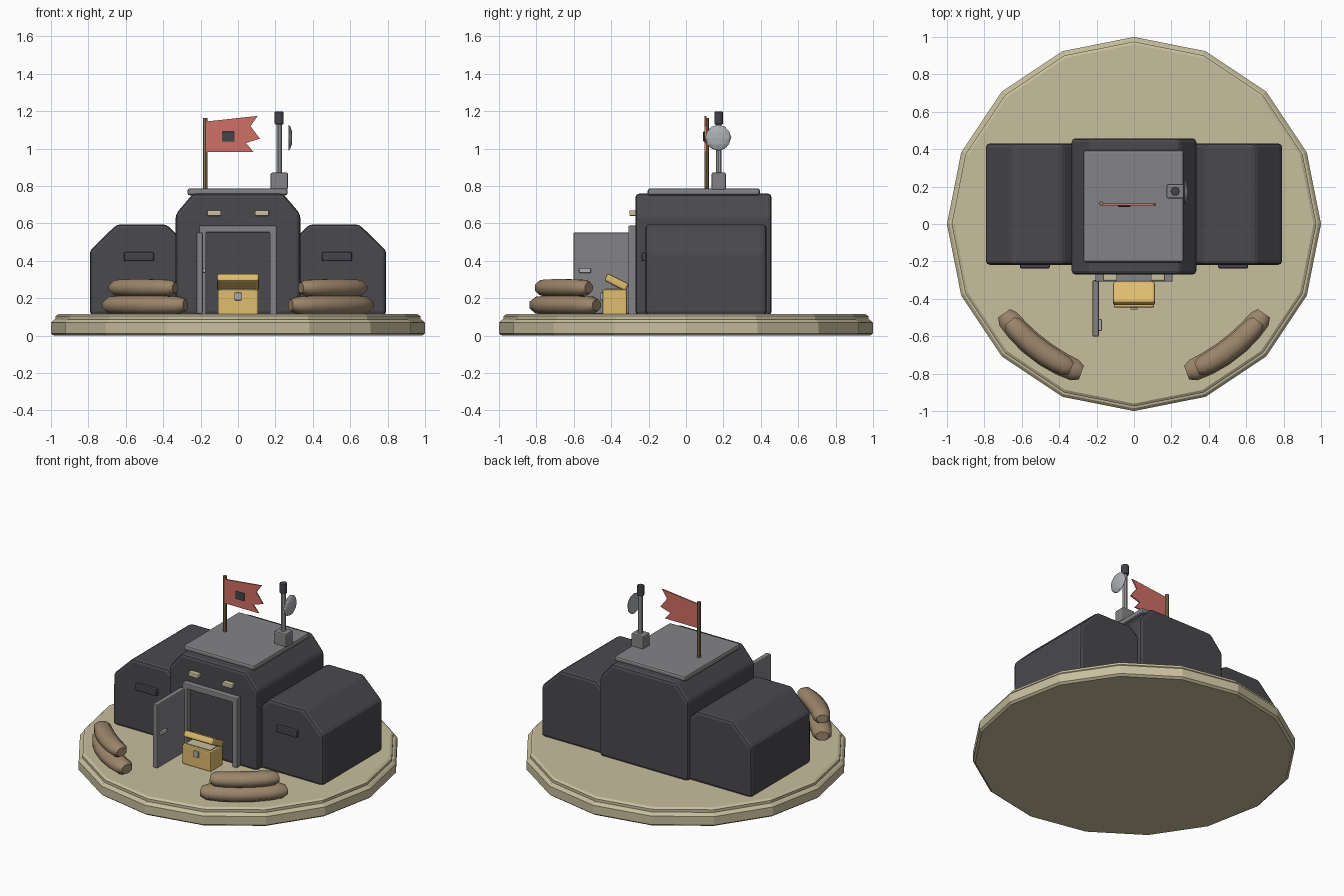
import bpy, bmesh, math
from mathutils import Vector, Matrix

if "Cube" in bpy.data.objects:
    bpy.data.objects.remove(bpy.data.objects["Cube"])


def material(name, r, g, b):
    m = bpy.data.materials.new(name)
    m.use_nodes = True
    m.diffuse_color = (r, g, b, 1)
    m.node_tree.nodes["Principled BSDF"].inputs["Base Color"].default_value = (r, g, b, 1)
    return m


SAND = material("pale sand", 0.58, 0.52, 0.34)
WALL = material("dark bunker grey", 0.068, 0.067, 0.076)
STEEL = material("mid steel", 0.23, 0.23, 0.24)
LIGHT = material("light steel", 0.42, 0.43, 0.45)
BAG = material("brown sacking", 0.33, 0.235, 0.145)
GOLD = material("chest yellow", 0.74, 0.51, 0.16)
RED = material("flag red", 0.62, 0.16, 0.13)
WOOD = material("pole brown", 0.26, 0.18, 0.085)
SLIT = material("slit charcoal", 0.06, 0.057, 0.07)


def finish(name, bm, mat, bevel=0.0, segments=2):
    bmesh.ops.recalc_face_normals(bm, faces=bm.faces)
    mesh = bpy.data.meshes.new(name)
    bm.to_mesh(mesh)
    bm.free()
    mesh.materials.append(mat)
    ob = bpy.data.objects.new(name, mesh)
    bpy.context.collection.objects.link(ob)
    if bevel:
        mod = ob.modifiers.new("soft edges", "BEVEL")
        mod.width = bevel
        mod.segments = segments
        mod.limit_method = "ANGLE"
    return ob


def box(name, x, y, z, mat, bevel=0.0, tilt=0.0):
    """Box from (min, max) ranges, optionally tilted about its own x axis."""
    bm = bmesh.new()
    bmesh.ops.create_cube(bm, size=1)
    size = [r[1] - r[0] for r in (x, y, z)]
    mid = [(r[0] + r[1]) / 2 for r in (x, y, z)]
    bm.transform(Matrix.Translation(mid) @ Matrix.Rotation(tilt, 4, "X")
                 @ Matrix.Diagonal((*size, 1)))
    return finish(name, bm, mat, bevel)


def prism(name, outline, y0, y1, mat, bevel=0.0):
    """Extrude an x-z outline from y0 to y1."""
    bm = bmesh.new()
    face = bm.faces.new([bm.verts.new((x, y0, z)) for x, z in outline])
    grown = bmesh.ops.extrude_face_region(bm, geom=[face])["geom"]
    bmesh.ops.translate(bm, vec=(0, y1 - y0, 0),
                        verts=[v for v in grown if isinstance(v, bmesh.types.BMVert)])
    return finish(name, bm, mat, bevel)


def loft(name, rings, mat, bevel=0.0):
    """Skin closed rings of equal length and cap both ends."""
    bm = bmesh.new()
    loops = [[bm.verts.new(p) for p in ring] for ring in rings]
    n = len(loops[0])
    for a, b in zip(loops, loops[1:]):
        for i in range(n):
            bm.faces.new((a[i], a[(i + 1) % n], b[(i + 1) % n], b[i]))
    bm.faces.new(loops[0])
    bm.faces.new(loops[-1])
    return finish(name, bm, mat, bevel)


def turned(name, x, y, profile, sides, mat, bevel=0.0):
    """Upright turned shape from (radius, height) pairs."""
    turn = 2 * math.pi / sides
    return loft(name, [[(x + r * math.cos(i * turn), y + r * math.sin(i * turn), z)
                        for i in range(sides)] for r, z in profile], mat, bevel)


# Ground disc with a stepped rim
turned("ground_disc", 0, 0, [(0.985, 0), (1, 0.012), (1, 0.07), (0.985, 0.085),
                             (0.975, 0.087), (0.975, 0.105), (0.96, 0.115)], 16, SAND)


# Bunker body and wings share one chamfered outline
def bunker(name, cx, half, top_half, shoulder, top, y0, y1):
    prism(name, [(cx - half, 0.11), (cx + half, 0.11), (cx + half, shoulder),
                 (cx + top_half, top), (cx - top_half, top), (cx - half, shoulder)],
          y0, y1, WALL, 0.02)


bunker("main_bunker", 0, 0.333, 0.24, 0.65, 0.76, -0.27, 0.458)
box("roof_plate", (-0.27, 0.265), (-0.205, 0.395), (0.75, 0.787), STEEL, 0.012)
for side, s in (("left", 1), ("right", -1)):
    bunker(side + "_wing", s * 0.515, 0.277, 0.133, 0.455, 0.595, -0.218, 0.43)
    cx = s * 0.53
    box(side + "_slit", (cx - 0.08, cx + 0.08), (-0.238, -0.21), (0.398, 0.446), SLIT, 0.008)
    cx = s * 0.128
    box(side + "_lamp", (cx - 0.038, cx + 0.038), (-0.303, -0.268), (0.64, 0.67), SAND, 0.006)

# Door frame, open door and handle
prism("door_frame", [(-0.207, 0.112), (-0.207, 0.588), (0.207, 0.588), (0.207, 0.112),
                     (0.17, 0.112), (0.17, 0.552), (-0.17, 0.552), (-0.17, 0.112)],
      -0.308, -0.265, STEEL, 0.006)
box("open_door", (-0.222, -0.188), (-0.602, -0.3), (0.117, 0.552), STEEL, 0.007)
box("door_handle", (-0.19, -0.172), (-0.572, -0.508), (0.335, 0.36), LIGHT, 0.005)

# Chest with raised lid
box("chest_body", (-0.108, 0.108), (-0.447, -0.315), (0.113, 0.247), GOLD, 0.008)
box("chest_contents", (-0.092, 0.092), (-0.43, -0.33), (0.24, 0.252), SAND)
box("chest_lid", (-0.112, 0.112), (-0.435, -0.307), (0.263, 0.308), GOLD, 0.012,
    math.radians(-27))
box("chest_lock", (-0.019, 0.019), (-0.458, -0.44), (0.188, 0.23), LIGHT, 0.005)


# Curved sandbags, swept along an arc around the disc centre
def sandbag(name, s, start, end, z, width, height):
    rings = []
    taper = [0.6, 0.9, 0.97, 1, 1, 0.97, 0.9, 0.6]
    spots = [0, 0.07, 0.22, 0.4, 0.6, 0.78, 0.93, 1]
    for t, k in zip(spots, taper):
        a = math.radians(start + (end - start) * t)
        out = Vector((s * math.sin(a), -math.cos(a), 0))
        rings.append([])
        for i in range(8):
            b = math.radians(22.5 + 45 * i)
            p = out * (0.843 + 0.54 * width * k * math.cos(b))
            p.z = z + 0.54 * height * k * math.sin(b)
            rings[-1].append(p)
    bag = loft(name, rings, BAG)
    for poly in bag.data.polygons:
        poly.use_smooth = len(poly.vertices) == 4


for side, s in (("left", 1), ("right", -1)):
    sandbag(side + "_lower_sandbag", s, 19.5, 55.5, 0.163, 0.13, 0.1)
    sandbag(side + "_upper_sandbag", s, 23.5, 52, 0.256, 0.115, 0.092)

# Flag, emblem and pole
turned("flag_pole", -0.175, 0.11, [(0.012, 0.78), (0.012, 1.165)], 8, WOOD)
prism("flag", [(-0.17, 0.982), (0.083, 0.982), (0.043, 1.03), (0.117, 1.053),
               (0.067, 1.12), (0.105, 1.175), (-0.17, 1.145)], 0.1, 0.109, RED)
box("flag_emblem", (-0.086, -0.018), (0.092, 0.101), (1.037, 1.091), SLIT, 0.004)

# Antenna with base, mast, cap and dish
box("antenna_base", (0.175, 0.267), (0.137, 0.213), (0.78, 0.872), STEEL, 0.008)
turned("antenna_mast", 0.22, 0.175, [(0.015, 0.86), (0.015, 1.14)], 10, LIGHT)
turned("antenna_cap", 0.22, 0.175, [(0.025, 1.13), (0.025, 1.198)], 8, SLIT, 0.005)
bm = bmesh.new()
bmesh.ops.create_icosphere(bm, subdivisions=2, radius=0.07)
bmesh.ops.bisect_plane(bm, geom=bm.verts[:] + bm.edges[:] + bm.faces[:], plane_co=(0, 0, 0),
                       plane_no=(1, 0, 0), clear_inner=True)
bmesh.ops.holes_fill(bm, edges=[e for e in bm.edges if e.is_boundary])
bm.transform(Matrix.Translation((0.27, 0.172, 1.058)) @ Matrix.Diagonal((0.3, 1, 1, 1)))
finish("antenna_dish", bm, LIGHT)
